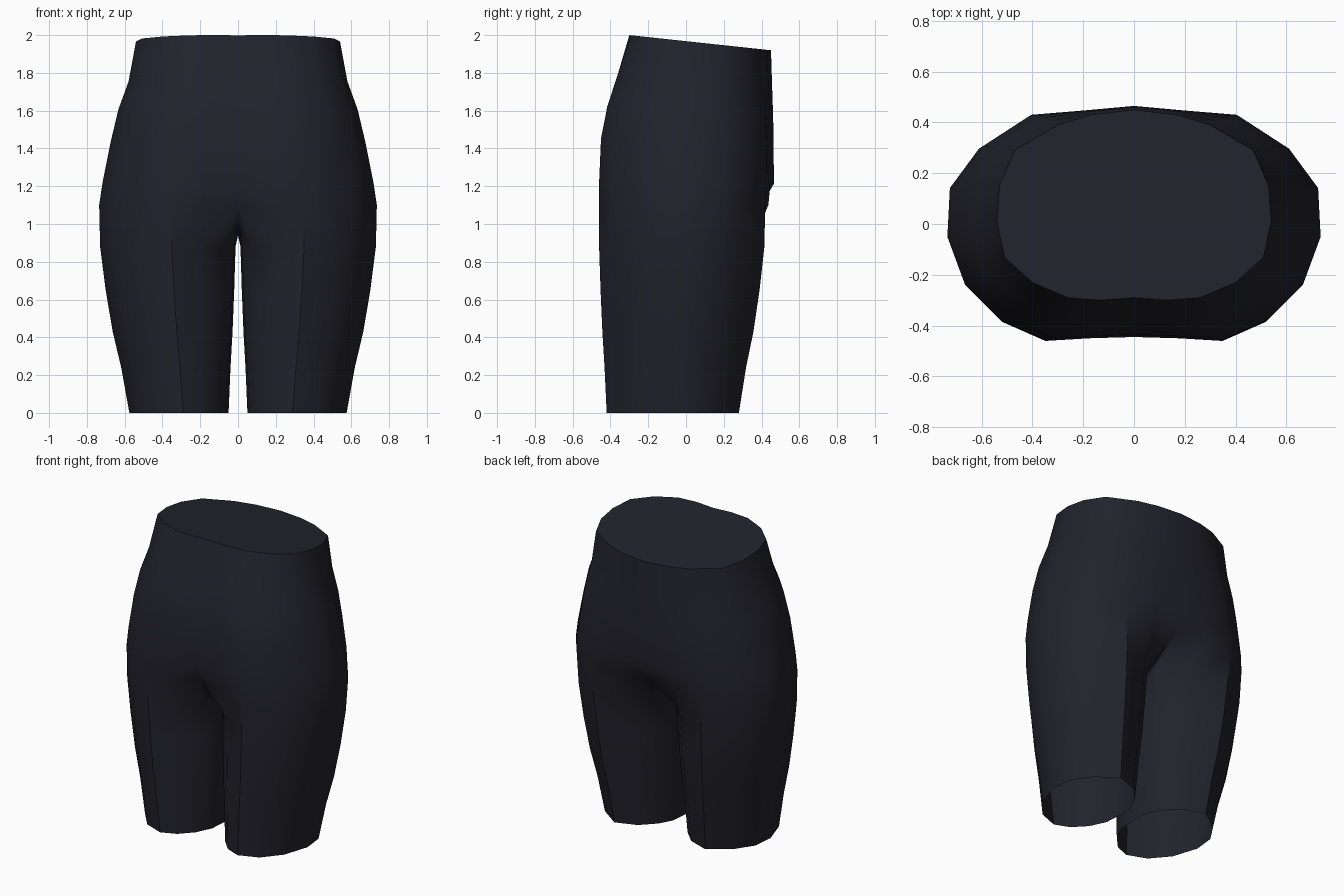
import bpy
import bmesh
import math

cube = bpy.data.objects.get("Cube")
if cube:
    bpy.data.objects.remove(cube)

# One dark fabric colour
fabric = bpy.data.materials.new("dark_navy_fabric")
fabric.use_nodes = True
colour = (0.016, 0.016, 0.025, 1)
fabric.diffuse_color = colour
fabric.node_tree.nodes["Principled BSDF"].inputs["Base Color"].default_value = colour

# Half cross-sections, front centre round the side to back centre
WAIST = [(0, -.29), (.13, -.3), (.26, -.29), (.4, -.23), (.51, -.13), (.54, .01),
         (.53, .15), (.47, .29), (.3, .39), (.17, .43), (0, .45)]
HIP = [(0, -.445), (.18, -.45), (.35, -.46), (.52, -.385), (.665, -.24), (.735, -.05),
       (.725, .145), (.61, .305), (.415, .43), (.2, .447), (0, .465)]

# Full leg sections: the same points, then three along the inner thigh
THIGH = [(.07, -.27), (.19, -.39), (.35, -.46), (.52, -.385), (.66, -.24), (.73, -.05),
         (.715, .13), (.6, .29), (.4, .415), (.2, .345), (.08, .22), (.025, .1),
         (.013, -.03), (.022, -.16)]
HEM = [(.11, -.295), (.19, -.38), (.29, -.42), (.42, -.37), (.52, -.25), (.575, -.08),
       (.56, .06), (.48, .18), (.34, .28), (.2, .23), (.11, .14), (.06, .05),
       (.05, -.06), (.06, -.19)]


def blend(a, b, tx, ty):
    return [(p[0] + (q[0] - p[0]) * tx, p[1] + (q[1] - p[1]) * ty)
            for p, q in zip(a, b)]


bm = bmesh.new()


def add_ring(points):
    return [bm.verts.new(p) for p in points]


def bridge(upper, lower, closed):
    count = len(upper)
    for i in range(count if closed else count - 1):
        j = (i + 1) % count
        bm.faces.new((upper[i], lower[i], lower[j], upper[j]))


# Torso: sloping waist easing into a level hip
torso = []
for z, tx, ty in ((2, 0, 0), (1.78, .2, .42), (1.62, .48, .74),
                  (1.45, .68, .94), (1.22, .91, 1)):
    torso.append(add_ring([(x, y, z - .107 * (y + .3) * (1 - tx))
                           for x, y in blend(WAIST, HIP, tx, ty)]))

# Crotch ring and the centre line passing between the legs
crotch = add_ring([(x, y * (.975 if y > 0 else 1), 1.1) for x, y in HIP])
crotch[0].co.y = -.4
crotch[-1].co.y = .4
torso.append(crotch)
for upper, lower in zip(torso, torso[1:]):
    bridge(upper, lower, False)
saddle = add_ring([(0, .2, .98), (0, -.03, .94), (0, -.23, .99)])

# Leg: closed rings from the crotch down to the open hem
legs = [crotch + saddle]
for z, t in ((.88, 0), (.65, .19), (.43, .43), (.24, .72), (0, 1)):
    legs.append(add_ring([(x, y, z) for x, y in blend(THIGH, HEM, t, t)]))
for upper, lower in zip(legs, legs[1:]):
    bridge(upper, lower, True)
    # Seam ridges along the front and back of the thigh
    for i in (2, 8):
        bm.edges.get((upper[i], lower[i])).smooth = False

# Closed waist
bm.faces.new(reversed(torso[0]))
bmesh.ops.recalc_face_normals(bm, faces=bm.faces)

mesh = bpy.data.meshes.new("shorts")
bm.to_mesh(mesh)
bm.free()
mesh.materials.append(fabric)
shorts = bpy.data.objects.new("shorts", mesh)
bpy.context.collection.objects.link(shorts)
bpy.context.view_layer.objects.active = shorts
shorts.select_set(True)
bpy.ops.object.shade_smooth_by_angle(angle=math.radians(62))

# Right half
mirror = shorts.modifiers.new("mirror_halves", "MIRROR")
mirror.use_clip = True
